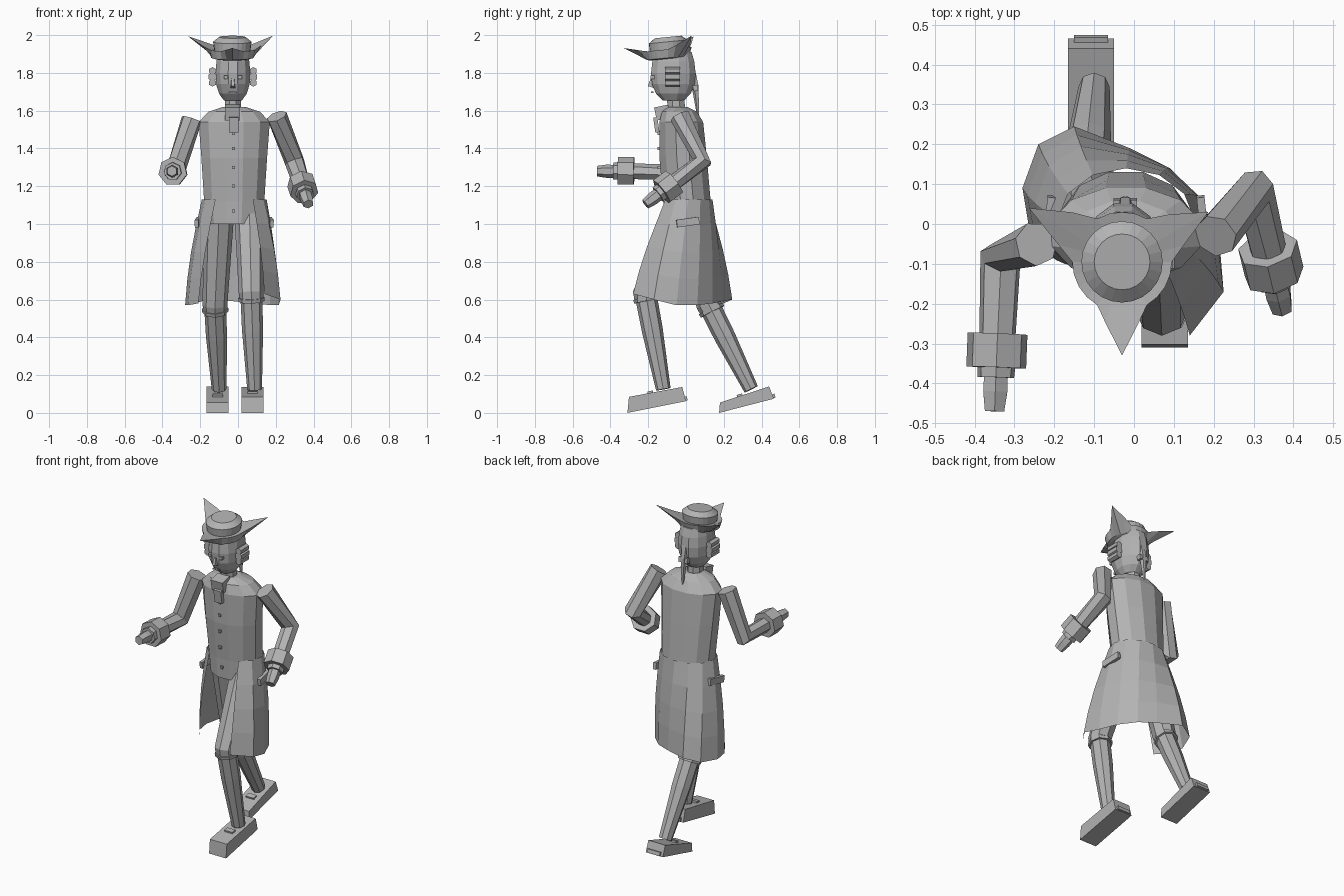
import bpy
import bmesh
from math import sin, cos, pi, radians
from mathutils import Vector, Matrix

if "Cube" in bpy.data.objects:
    bpy.data.objects.remove(bpy.data.objects["Cube"])

grey = bpy.data.materials.new("plain grey")
grey.use_nodes = True
grey.diffuse_color = (0.45, 0.45, 0.45, 1)
grey.node_tree.nodes["Principled BSDF"].inputs["Base Color"].default_value = grey.diffuse_color


def finish(name, bm, recalc=True):
    if recalc:
        bmesh.ops.recalc_face_normals(bm, faces=bm.faces)
    mesh = bpy.data.meshes.new(name)
    bm.to_mesh(mesh)
    bm.free()
    mesh.materials.append(grey)
    ob = bpy.data.objects.new(name, mesh)
    bpy.context.scene.collection.objects.link(ob)
    return ob


def loft(name, rings, closed=True, caps=True):
    """Skin a list of point rings with quads."""
    bm = bmesh.new()
    rows = [[bm.verts.new(p) for p in ring] for ring in rings]
    n = len(rows[0])
    for a, b in zip(rows, rows[1:]):
        for i in range(n if closed else n - 1):
            j = (i + 1) % n
            bm.faces.new((a[i], a[j], b[j], b[i]))
    if caps:
        bm.faces.new(rows[0])
        bm.faces.new(rows[-1])
    return finish(name, bm)


def ellipse(cx, cy, z, rx, ry, n):
    return [(cx + rx * cos(2 * pi * (i + .5) / n), cy + ry * sin(2 * pi * (i + .5) / n), z)
            for i in range(n)]


def tube(name, path, radii, sides=7):
    """Faceted limb with mitred joints along a path."""
    pts = [Vector(p) for p in path]
    rings = []
    for i, p in enumerate(pts):
        before = (p - pts[i - 1]).normalized() if i else Vector()
        after = (pts[i + 1] - p).normalized() if i + 1 < len(pts) else Vector()
        t = (before + after).normalized()
        u = t.cross(Vector((1, 0, 0))).normalized()
        v = t.cross(u)
        rings.append([p + radii[i] * (u * cos(2 * pi * k / sides) + v * sin(2 * pi * k / sides))
                      for k in range(sides)])
    return loft(name, rings)


def box(name, centre, size, pitch=0, yaw=0):
    bm = bmesh.new()
    m = (Matrix.Translation(centre) @ Matrix.Rotation(radians(yaw), 4, 'Z')
         @ Matrix.Rotation(radians(pitch), 4, 'X') @ Matrix.Diagonal((*size, 1)))
    bmesh.ops.create_cube(bm, size=1, matrix=m)
    return finish(name, bm)


MID = -0.02

# Torso with sloping shoulders and a short waistcoat front
torso_rows = [(1.0, 0, .15, .12), (1.12, .005, .165, .13), (1.35, -.015, .18, .13),
              (1.54, -.025, .195, .12), (1.595, -.035, .14, .095), (1.62, -.045, .06, .055)]
loft("torso", [ellipse(MID, cy, z, rx, ry, 12) for z, cy, rx, ry in torso_rows])
for z in (1.07, 1.2, 1.3, 1.4, 1.48):
    box("waistcoat_button", (MID - .005, -.142 if z > 1.15 else -.122, z), (.016, .016, .016))

# Open coat skirt, wrapping from one front edge round the back to the other
hem = [(-.21, -.08, .58), (-.265, 0, .57), (-.28, .09, .57), (-.24, .2, .58), (-.15, .245, .6),
       (-.01, .19, .59), (.09, .14, .58), (.17, .06, .57), (.215, -.05, .57), (.225, -.17, .6),
       (.14, -.28, .63)]
n = len(hem)
waist = []
for i in range(n):
    a = radians(235 - 290 * i / (n - 1))
    waist.append((MID + .172 * cos(a), .003 + .137 * sin(a), 1.13))
skirt = []
for t in (0, .25, .5, .75, 1):
    swell = 1 + .06 * sin(pi * t)
    skirt.append([(MID + (w[0] + (h[0] - w[0]) * t - MID) * swell,
                   (w[1] + (h[1] - w[1]) * t) * swell,
                   w[2] + (h[2] - w[2]) * t) for w, h in zip(waist, hem)])
loft("coat_skirt", skirt, closed=False, caps=False)
for side in (-1, 1):
    box("pocket_flap", (MID + side * .193, .01, 1.01), (.02, .12, .04), 8, side * 6)

# Neck, cravat and head
loft("neck", [ellipse(-.027, -.05, 1.58, .047, .05, 8), ellipse(-.027, -.055, 1.68, .045, .05, 8)])
box("cravat_knot", (-.03, -.125, 1.59), (.08, .075, .07), 12)
box("cravat_fall", (-.022, -.157, 1.525), (.05, .022, .08), 8)
head_rows = [(1.655, .05, .06), (1.69, .076, .095), (1.74, .092, .117), (1.8, .096, .122),
             (1.86, .09, .115), (1.91, .08, .1)]
loft("head", [ellipse(-.027, -.067, z, rx, ry, 12) for z, rx, ry in head_rows])
loft("nose", [[(-.04, -.17, 1.72), (-.014, -.17, 1.72), (-.018, -.203, 1.73), (-.036, -.203, 1.73)],
              [(-.036, -.17, 1.775), (-.018, -.17, 1.775), (-.021, -.187, 1.77), (-.033, -.187, 1.77)]])
box("mouth", (-.027, -.178, 1.698), (.04, .012, .007))
for side in (-1, 1):
    box("eye", (-.027 + side * .038, -.178, 1.777), (.02, .02, .017))
    for k in range(3):
        z = 1.747 + k * .032
        tube("side_curl", [(-.027 + side * .108, -.112, z), (-.027 + side * .108, -.032, z)],
             [.02 + .004 * (k == 1)] * 2, 6)

# Pigtail and ribbon
tube("pigtail", [(-.022, .025, 1.84), (-.022, .05, 1.73), (-.022, .065, 1.57)], [.022, .02, .006], 5)
box("pigtail_ribbon", (-.022, .05, 1.72), (.06, .025, .03), 10)

# Three-pointed hat: brim, spikes and bevelled crown in one skin
SEG = 24
TIPS = {0: (-90, .235, 1.955), 1: (31, .25, 1.985), 2: (149, .27, 1.98)}


def hat_ring(r, z, spikes=False):
    ring = []
    for i in range(SEG):
        deg = -90 + 360 * i / SEG
        rr, zz = r, z
        if spikes:
            for angle, length, height in TIPS.values():
                off = abs((deg - angle + 180) % 360 - 180)
                f = max(0, 1 - off / 29) ** 1.6
                if off < 8:
                    f = 1
                rr += (length - r) * f
                zz += (height - z) * f
        x, y = rr * cos(radians(deg)), rr * sin(radians(deg))
        ring.append((-.03 + x, -.095 + y, zz + .1 * y))
    return ring


loft("three_pointed_hat", [hat_ring(.095, 1.875), hat_ring(.112, 1.88),
                           hat_ring(.125, 1.925, True), hat_ring(.096, 1.92),
                           hat_ring(.102, 1.965), hat_ring(.07, 1.99)])

# Arms: bent sleeve, wide cuff, wrist frill and hand
arms = {"right": [(-.245, -.05, 1.555), (-.335, -.085, 1.275), (-.35, -.47, 1.28)],
        "left": [(.205, -.03, 1.57), (.3, .085, 1.33), (.372, -.215, 1.105)]}
for side, (shoulder, elbow, tip) in arms.items():
    e, h = Vector(elbow), Vector(tip)
    d = (h - e).normalized()

    def back(dist):
        return h - d * dist

    tube(side + "_sleeve", [shoulder, elbow, back(.13)], [.056, .053, .045], 7)
    tube(side + "_cuff", [back(.195), back(.11)], [.077, .077], 7)
    tube(side + "_wrist_frill", [back(.13), back(.085)], [.05, .047], 7)
    tube(side + "_hand", [back(.1), back(.05), h], [.034, .035, .028], 6)

# Legs: breeches, knee band and stocking
legs = {"right": [(-.1, .01, 1.06), (-.122, .12, .575), (-.1, .345, .125)],
        "left": [(.06, -.01, 1.06), (.07, -.215, .635), (.088, -.12, .125)]}
for side, (hip, knee, ankle) in legs.items():
    h, k, a = Vector(hip), Vector(knee), Vector(ankle)
    down = (a - k).normalized()
    tube(side + "_breeches", [h, k, k + down * .03], [.08, .066, .064], 8)
    tube(side + "_knee_band", [k + down * .025, k + down * .045], [.07, .069], 8)
    tube(side + "_stocking", [k, k.lerp(a, .38), a], [.058, .056, .039], 8)

# Shoes: side profile swept across, with buckle and heel tab
shoes = {"right": (-.108, [(.175, 0), (.18, .055), (.44, .14), (.465, .075)]),
         "left": (.077, [(-.31, 0), (-.302, .085), (-.02, .137), (0, .062)])}
for side, (x, profile) in shoes.items():
    loft(side + "_shoe", [[(x + s, y, z) for y, z in profile] for s in (-.058, .058)])
    toe, heel = Vector(profile[1]), Vector(profile[2])
    spot = toe.lerp(heel, .4)
    slope = 17 if side == "right" else 10
    box(side + "_shoe_buckle", (x, spot.x, spot.y + .003), (.055, .03, .014), slope)
    end = Vector(profile[3])
    box(side + "_heel_tab", (x, end.x - .008, end.y + .012), (.085, .03, .022), slope)
